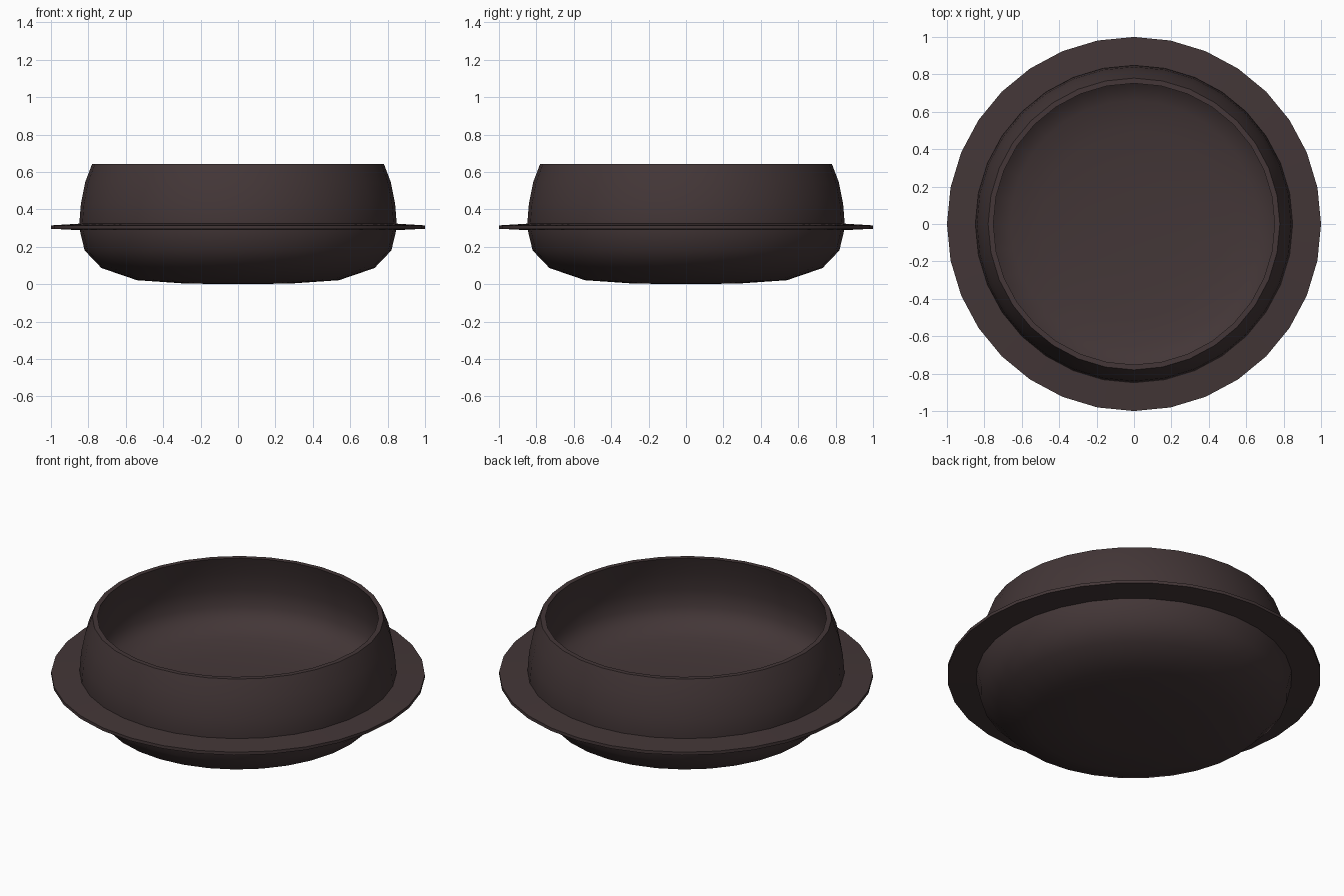
import bpy, math

if "Cube" in bpy.data.objects:
    bpy.data.objects.remove(bpy.data.objects["Cube"])

SIDES = 32

iron = bpy.data.materials.new("dark_brown_iron")
iron.diffuse_color = (0.056, 0.037, 0.038, 1)
iron.use_nodes = True
iron.node_tree.nodes["Principled BSDF"].inputs["Base Color"].default_value = iron.diffuse_color


def lathe(name, profile, closed=False):
    """Spin an (r, z) profile round z; points with r = 0 become poles."""
    verts, faces, rings = [], [], []
    for r, z in profile:
        start = len(verts)
        if r == 0:
            verts.append((0, 0, z))
            rings.append([start] * SIDES)
        else:
            for i in range(SIDES):
                a = 2 * math.pi * i / SIDES
                verts.append((r * math.cos(a), r * math.sin(a), z))
            rings.append(list(range(start, start + SIDES)))
    pairs = list(zip(rings, rings[1:]))
    if closed:
        pairs.append((rings[-1], rings[0]))
    for lo, hi in pairs:
        for i in range(SIDES):
            j = (i + 1) % SIDES
            quad = [lo[i], lo[j], hi[j], hi[i]]
            faces.append(list(dict.fromkeys(quad)))
    mesh = bpy.data.meshes.new(name)
    mesh.from_pydata(verts, [], faces)
    mesh.materials.append(iron)
    obj = bpy.data.objects.new(name, mesh)
    bpy.context.collection.objects.link(obj)
    bpy.ops.object.select_all(action='DESELECT')
    obj.select_set(True)
    bpy.context.view_layer.objects.active = obj
    bpy.ops.object.shade_smooth_by_angle(angle=math.radians(60))
    return obj


# Pot body: outside from the base up to the rim, then down to a shallow floor
outside = [(0, 0.0), (0.28, 0.003), (0.54, 0.021), (0.73, 0.086), (0.82, 0.18),
           (0.85, 0.305), (0.84, 0.43), (0.817, 0.545), (0.78, 0.643)]
inside = [(0.752, 0.643), (0.787, 0.54), (0.808, 0.43), (0.81, 0.33),
          (0.77, 0.26), (0.66, 0.215), (0.5, 0.19), (0.28, 0.175), (0, 0.17)]
lathe("pot_body", outside + inside)

# Thin tapering flange round the waist
lathe("flange", [(0.835, 0.288), (1.0, 0.296), (1.0, 0.314), (0.835, 0.324)], closed=True)
